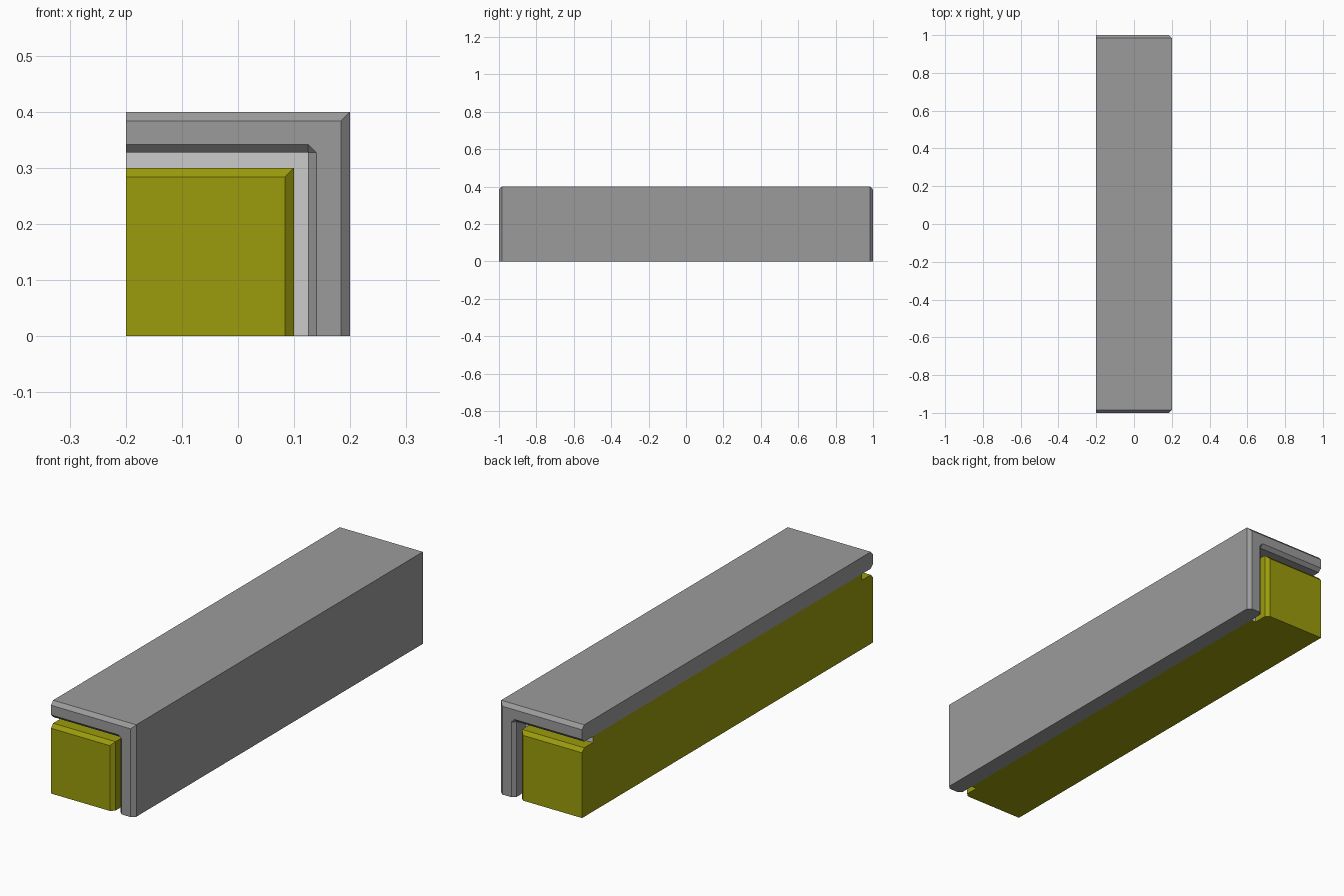
import bpy, bmesh

if "Cube" in bpy.data.objects:
    bpy.data.objects.remove(bpy.data.objects["Cube"])


def material(name, rgb):
    m = bpy.data.materials.new(name)
    m.diffuse_color = (*rgb, 1)
    m.use_nodes = True
    m.node_tree.nodes["Principled BSDF"].inputs["Base Color"].default_value = m.diffuse_color
    return m


GREY = material("mid_grey", (0.33, 0.33, 0.33))
OLIVE = material("olive", (0.33, 0.33, 0.004))
LIGHT = material("light_grey", (0.6, 0.6, 0.6))


def loft(name, sections, mats, step_mat=0):
    """Skin a row of equal-length xz profiles along y; steps at constant y get step_mat."""
    bm = bmesh.new()
    rings = [[bm.verts.new((x, y, z)) for x, z in prof] for y, prof in sections]
    for a, b in zip(rings, rings[1:]):
        n = len(a)
        for i in range(n):
            j = (i + 1) % n
            f = bm.faces.new((a[i], a[j], b[j], b[i]))
            if abs(a[i].co.y - b[i].co.y) < 1e-6:
                f.material_index = step_mat
    bm.faces.new(rings[0])
    bm.faces.new(rings[-1])
    # drop collapsed faces (flush sides, merged corner) and weld
    bmesh.ops.delete(bm, geom=[f for f in bm.faces if f.calc_area() < 1e-7],
                     context='FACES_ONLY')
    bmesh.ops.remove_doubles(bm, verts=bm.verts, dist=1e-5)
    bmesh.ops.recalc_face_normals(bm, faces=bm.faces)
    me = bpy.data.meshes.new(name)
    bm.to_mesh(me)
    bm.free()
    for m in mats:
        me.materials.append(m)
    ob = bpy.data.objects.new(name, me)
    bpy.context.collection.objects.link(ob)
    return ob


def mirrored(half):
    """Repeat the front half's sections at the back."""
    return half + [(-y, p) for y, p in reversed(half)]


def block(x, z):
    return [(-0.2, 0), (x, 0), (x, z), (-0.2, z)]


def angle(xo, zo, xi, zi):
    # the inner corner is cut between the sharp corner lines (0.125, 0.327)
    return [(xi, 0), (xo, 0), (xo, zo), (-0.2, zo), (-0.2, zi),
            (0.125, zi), (xi, 0.327)]


# L-shaped cover with chamfered ends
loft("cover", mirrored([
    (-1.0, angle(0.184, 0.384, 0.14, 0.342)),
    (-0.985, angle(0.2, 0.4, 0.125, 0.327)),
]), [GREY])

# inner block: chamfered ends, then a light step out to meet the cover
loft("core", mirrored([
    (-1.0, block(0.084, 0.284)),
    (-0.985, block(0.1, 0.3)),
    (-0.925, block(0.1, 0.3)),
    (-0.925, block(0.125, 0.327)),
]), [OLIVE, LIGHT], step_mat=1)
